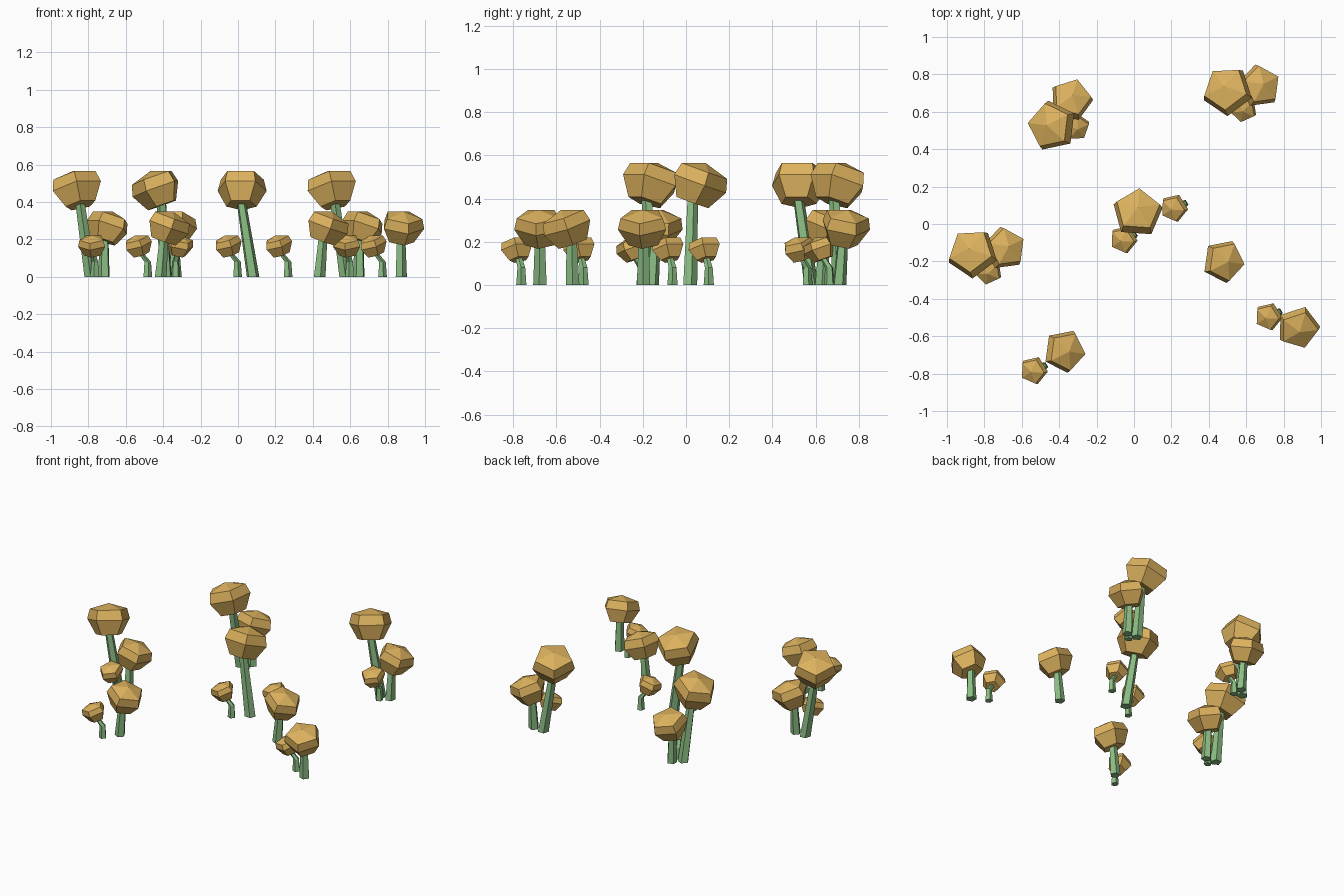
import bpy, bmesh, math
from mathutils import Vector, Matrix

if "Cube" in bpy.data.objects:
    bpy.data.objects.remove(bpy.data.objects["Cube"])


def material(name, colour):
    m = bpy.data.materials.new(name)
    m.diffuse_color = (*colour, 1)
    m.use_nodes = True
    m.node_tree.nodes["Principled BSDF"].inputs["Base Color"].default_value = m.diffuse_color
    return m


TAN = material("tan_cap", (0.71, 0.44, 0.11))
GREEN = material("green_stem", (0.26, 0.51, 0.23))
SIDES = 5


def loft(name, rings, mat, apex=None):
    """Join five-sided rings of points; close the base, and the top with a fan or a cap."""
    bm = bmesh.new()
    loops = [[bm.verts.new(p) for p in ring] for ring in rings]
    for a, b in zip(loops, loops[1:]):
        for i in range(SIDES):
            j = (i + 1) % SIDES
            bm.faces.new((a[i], a[j], b[j], b[i]))
    bm.faces.new(loops[0][::-1])
    if apex is None:
        bm.faces.new(loops[-1])
    else:
        tip = bm.verts.new(apex)
        for i in range(SIDES):
            bm.faces.new((loops[-1][i], loops[-1][(i + 1) % SIDES], tip))
    bmesh.ops.recalc_face_normals(bm, faces=bm.faces)
    me = bpy.data.meshes.new(name)
    bm.to_mesh(me)
    bm.free()
    me.materials.append(mat)
    ob = bpy.data.objects.new(name, me)
    bpy.context.collection.objects.link(ob)
    return ob


def ring(r, centre, turn=0.0):
    return [Vector((r * math.cos(turn + 2 * math.pi * i / SIDES),
                    r * math.sin(turn + 2 * math.pi * i / SIDES), 0)) + Vector(centre)
            for i in range(SIDES)]


def mushroom(size, x, y, azimuth, base):
    """Cap centred at x, y, tipped down towards azimuth; stem foot offset by base."""
    scale, z, r0, r1 = {"tall": (1.0, 0.504, 0.035, 0.026),
                        "medium": (0.86, 0.295, 0.033, 0.025),
                        "small": (0.56, 0.186, 0.025, 0.016)}[size]
    az = math.radians(azimuth)
    place = (Matrix.Translation((x, y, z)) @ Matrix.Rotation(az, 4, 'Z')
             @ Matrix.Rotation(math.radians(20), 4, 'Y') @ Matrix.Scale(scale, 4))
    # cap: faceted button with a shallow pointed top
    profile = [(0.085, -0.127), (0.138, -0.032), (0.121, 0.030)]
    rings = [[place @ p for p in ring(r, (0, 0, h))] for r, h in profile]
    loft(size + "_cap", rings, TAN, place @ Vector((0, 0, 0.066)))
    # stem: straight on larger mushrooms, bent on small ones
    foot = Vector((x + base[0], y + base[1], 0))
    top = place @ Vector((0, 0, -0.11))
    path = [(foot, r0)]
    if size == "small":
        path.append((foot + Vector((0, 0, 0.08)), 0.019))
    path.append((top, r1))
    loft(size + "_stem", [ring(r, p, az) for p, r in path], GREEN)


def cluster(x, y, turn):
    """Three mushrooms, positioned relative to the tall one."""
    rot = Matrix.Rotation(math.radians(turn), 2)
    for size, pos, az, base in (("tall", (0, 0), 127, (0.08, -0.005)),
                                ("medium", (0.182, 0.022), 27, (-0.03, -0.03)),
                                ("small", (0.088, -0.105), -100, (0.015, 0.05))):
        p = rot @ Vector(pos)
        mushroom(size, x + p.x, y + p.y, az + turn, rot @ Vector(base))


# three-mushroom groups
cluster(-0.868, -0.15, 0)
cluster(0.495, 0.718, 0)
cluster(-0.445, 0.525, 46)

# centre tall mushroom
mushroom("tall", 0.02, 0.067, 86, (0.06, -0.05))

# lone medium mushrooms
mushroom("medium", 0.485, -0.20, -8, (-0.05, 0.005))
mushroom("medium", -0.365, -0.68, -8, (-0.05, 0.005))
mushroom("medium", 0.88, -0.56, -72, (-0.01, 0.035))

# small bent mushrooms
for sx, sy in ((-0.06, -0.085), (0.21, 0.083), (0.715, -0.497), (-0.54, -0.785)):
    mushroom("small", sx, sy, -148, (0.056, 0.023))
